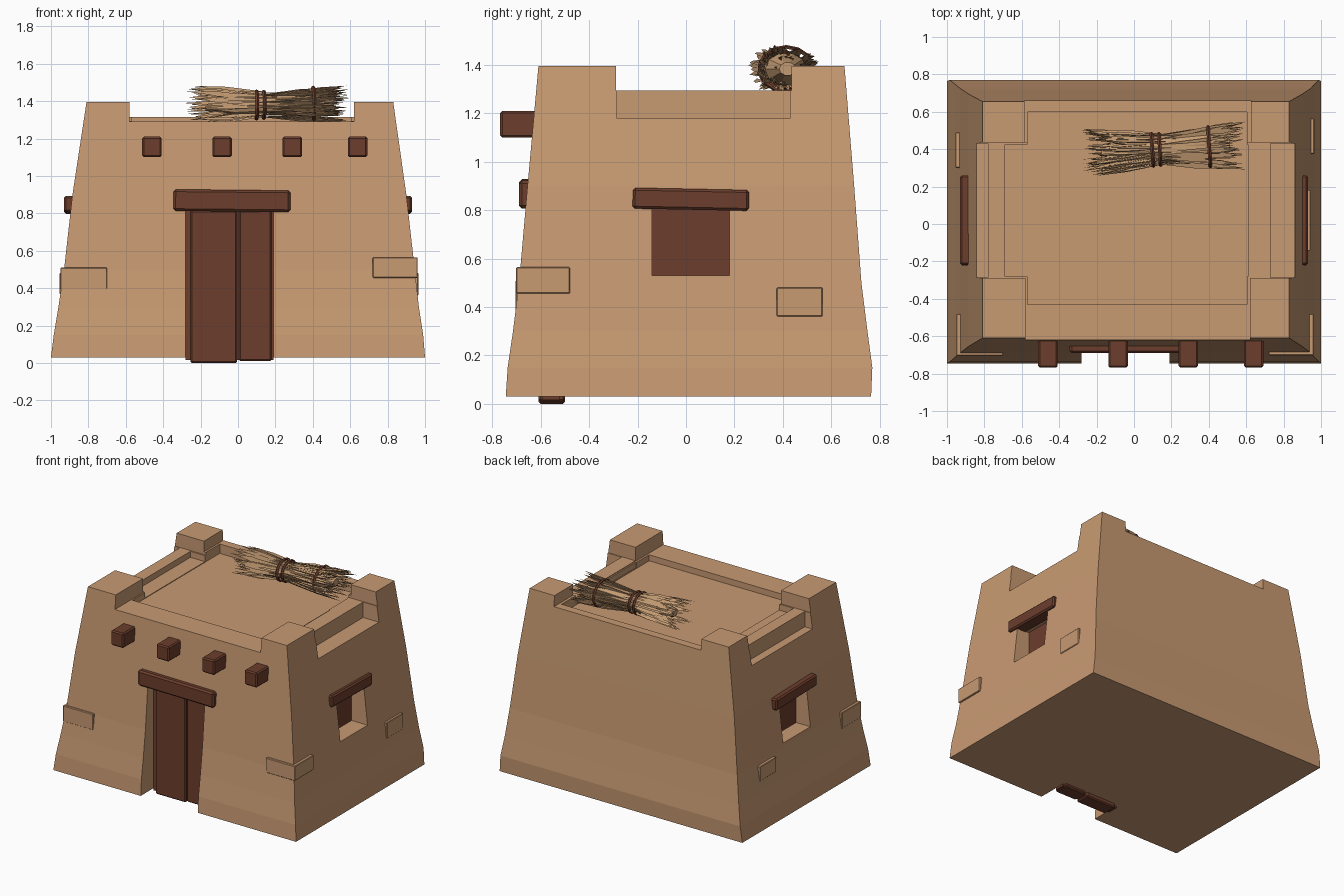
import bpy, bmesh, math, random
from mathutils import Vector, Matrix

if "Cube" in bpy.data.objects:
    bpy.data.objects.remove(bpy.data.objects["Cube"])

random.seed(4)


def material(name, rgb):
    m = bpy.data.materials.new(name)
    m.diffuse_color = (*rgb, 1)
    m.use_nodes = True
    m.node_tree.nodes["Principled BSDF"].inputs["Base Color"].default_value = m.diffuse_color
    return m


CLAY = material("clay", (0.58, 0.325, 0.17))
WOOD = material("dark_wood", (0.15, 0.047, 0.025))
STRAW = material("straw", (0.55, 0.33, 0.17))


def finish(name, bm, mat):
    bmesh.ops.recalc_face_normals(bm, faces=bm.faces[:])
    me = bpy.data.meshes.new(name)
    bm.to_mesh(me)
    bm.free()
    me.materials.append(mat)
    ob = bpy.data.objects.new(name, me)
    bpy.context.collection.objects.link(ob)
    return ob


def box(name, x, y, z, mat, bevel=0.0, tilt=(0, 0, 0)):
    bm = bmesh.new()
    size = [b - a for a, b in (x, y, z)]
    bmesh.ops.create_cube(bm, size=1, matrix=Matrix.Diagonal((*size, 1)))
    if bevel:
        bmesh.ops.bevel(bm, geom=bm.edges[:], offset=bevel, segments=1, affect='EDGES')
    ob = finish(name, bm, mat)
    ob.location = [(a + b) / 2 for a, b in (x, y, z)]
    ob.rotation_euler = tilt
    return ob


def loft(name, rings, mat):
    """Stack of closed rings of points, capped at both ends."""
    bm = bmesh.new()
    vs = [[bm.verts.new(p) for p in r] for r in rings]
    n = len(vs[0])
    for a, b in zip(vs, vs[1:]):
        for i in range(n):
            j = (i + 1) % n
            bm.faces.new((a[i], a[j], b[j], b[i]))
    bm.faces.new(vs[0])
    bm.faces.new(vs[-1])
    return finish(name, bm, mat)


# Flared mud-brick body: z, left, right, front, back
levels = [(0.03, -1.0, 1.0, -0.745, 0.765), (0.15, -0.985, 0.99, -0.737, 0.77),
          (0.30, -0.96, 0.967, -0.715, 0.75), (0.50, -0.93, 0.945, -0.69, 0.725),
          (0.90, -0.885, 0.90, -0.655, 0.695), (1.395, -0.81, 0.83, -0.61, 0.655)]
body = loft("house_body", [[(l, f, z), (r, f, z), (r, b, z), (l, b, z)]
                           for z, l, r, f, b in levels], CLAY)

# Roof notches, sunken roof, doorway and window openings
cuts = [((-0.58, 0.62), (-2, 0.2), (1.29, 2)),
        ((-0.585, 0.625), (0.15, 2), (1.315, 2)),
        ((-2, 2), (-0.29, 0.435), (1.295, 2)),
        ((0.73, 2), (-0.285, 0.43), (1.18, 2)),
        ((-2, -0.78), (-0.285, 0.43), (1.18, 2)),
        ((-0.69, 0.61), (-0.28, 0.425), (1.25, 2)),
        ((-0.57, 0.605), (-0.43, 0.60), (1.245, 2)),
        ((-0.28, 0.19), (-2, -0.59), (-1, 0.82)),
        ((0.80, 2), (-0.14, 0.18), (0.53, 0.81)),
        ((-2, -0.80), (-0.14, 0.18), (0.53, 0.81))]
bpy.context.view_layer.objects.active = body
for c in cuts:
    cutter = box("cutter", *c, CLAY)
    cutter.hide_render = True
    mod = body.modifiers.new("cut", 'BOOLEAN')
    mod.operation, mod.solver, mod.object = 'DIFFERENCE', 'EXACT', cutter
    bpy.context.view_layer.update()
    bpy.ops.object.modifier_apply(modifier=mod.name)
    bpy.data.objects.remove(cutter)

# Door planks and lintel
box("door_plank_left", (-0.255, -0.005), (-0.61, -0.50), (0.0, 0.815), WOOD, 0.008)
box("door_plank_right", (0.005, 0.18), (-0.61, -0.50), (0.01, 0.815), WOOD, 0.008)
box("door_backing", (-0.28, 0.19), (-0.595, -0.52), (0.015, 0.82), WOOD)
box("door_lintel", (-0.345, 0.28), (-0.69, -0.58), (0.81, 0.925), WOOD, 0.012, (0, 0.01, 0))

# Roof beam ends
for i, x in enumerate((-0.46, -0.085, 0.29, 0.64)):
    box(f"roof_beam_{i}", (x - 0.052, x + 0.052), (-0.768, -0.5), (1.10, 1.21), WOOD, 0.009)

# Side windows: shutter panel and lintel on both sides
for side, s in (("right", 1), ("left", -1)):
    box(f"window_panel_{side}", sorted((s * 0.78, s * 0.81)), (-0.14, 0.18), (0.53, 0.81), WOOD)
    box(f"window_lintel_{side}", sorted((s * 0.83, s * 0.93)), (-0.22, 0.26),
        (0.802, 0.888), WOOD, 0.01, (-0.02, 0, 0))

# Exposed bricks: corner wraps and wall bricks
bricks = [((0.72, 0.96), (-0.702, -0.48), (0.455, 0.565)),
          ((-0.95, -0.70), (-0.705, -0.48), (0.39, 0.51)),
          ((0.80, 0.965), (0.375, 0.565), (0.36, 0.48)),
          ((-0.955, -0.80), (0.30, 0.49), (0.37, 0.48))]
for i, b in enumerate(bricks):
    box(f"wall_brick_{i}", *b, CLAY, 0.004)

# Straw bundle: hourglass core, pointed straws, ties
AXIS_A, AXIS_B = Vector((-0.28, 0.375, 1.375)), Vector((0.60, 0.425, 1.385))


def radius(t):
    return 0.078 + 0.05 * min(1, abs(t - 0.5) * 2) ** 1.3


def bundle_point(t, ang, k=1.0):
    r = radius(t) * k
    return AXIS_A.lerp(AXIS_B, t) + Vector((0, math.cos(ang) * r, math.sin(ang) * r * 0.8))


core_ts = (0.12, 0.3, 0.45, 0.6, 0.75, 0.9)
loft("straw_core", [[bundle_point(t, i * math.tau / 10, 0.3 if t in (0.12, 0.9) else 0.88)
                     for i in range(10)] for t in core_ts], STRAW)

bm = bmesh.new()
for n in range(190):
    side = 1 if n % 2 else -1
    ang = random.uniform(0, math.tau)
    k = random.uniform(0.35, 1.0) if n % 3 == 0 else random.uniform(0.85, 1.05)
    t0 = 0.5 + side * random.uniform(-0.1, 0.22)
    t1 = 0.5 + side * random.uniform(0.33, 0.5)
    a = bundle_point(t0, ang, k * 0.95)
    c = bundle_point(t1, ang + random.uniform(-0.2, 0.2), k * 1.05)
    mid = a.lerp(c, 0.6)
    d = (c - a).normalized()
    u = d.orthogonal().normalized()
    w = d.cross(u)
    tri = [bm.verts.new(mid + (u * math.cos(q) + w * math.sin(q)) * 0.011)
           for q in (0, math.tau / 3, 2 * math.tau / 3)]
    va, vc = bm.verts.new(a), bm.verts.new(c)
    for i in range(3):
        p, q = tri[i], tri[(i + 1) % 3]
        bm.faces.new((va, q, p))
        bm.faces.new((vc, p, q))
finish("straw_stalks", bm, STRAW)

for i, t in enumerate((0.43, 0.475, 0.775)):
    bpy.ops.mesh.primitive_torus_add(major_segments=14, minor_segments=5, minor_radius=0.01,
                                     major_radius=radius(t) * 1.02 + 0.006,
                                     location=AXIS_A.lerp(AXIS_B, t),
                                     rotation=(0, math.pi / 2, 0.06))
    tie = bpy.context.object
    tie.name = f"straw_tie_{i}"
    tie.scale = (0.84, 1, 1)
    tie.data.materials.append(WOOD)
